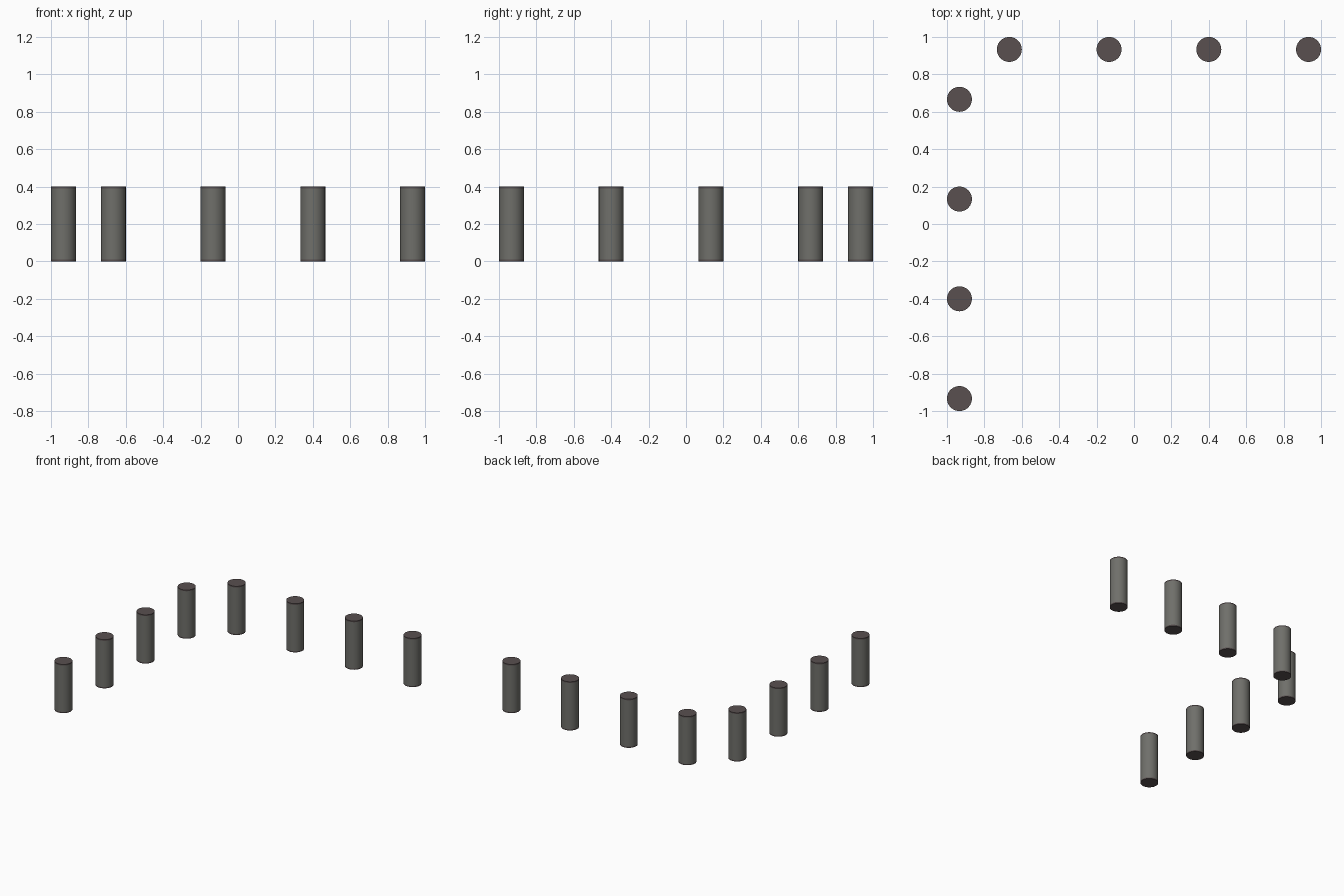
import bpy

if "Cube" in bpy.data.objects:
    bpy.data.objects.remove(bpy.data.objects["Cube"])

R, H, BAND, STEP = 1 / 15, 0.4, 0.01, 8 / 15


def material(name, color):
    m = bpy.data.materials.new(name)
    m.diffuse_color = color
    m.use_nodes = True
    m.node_tree.nodes["Principled BSDF"].inputs["Base Color"].default_value = m.diffuse_color
    return m


side_grey = material("side_grey", (0.16, 0.16, 0.145, 1))
cap_brown = material("cap_brown", (0.10, 0.08, 0.08, 1))


def cylinder(name, x, y, z, height, mat):
    bpy.ops.mesh.primitive_cylinder_add(vertices=48, radius=R, depth=height,
                                        location=(x, y, z + height / 2))
    ob = bpy.context.object
    ob.name = name
    ob.data.materials.append(mat)
    return ob


def post(name, x, y):
    # Grey shaft between two thin dark end caps, joined into one post
    parts = [cylinder(name, x, y, BAND, H - 2 * BAND, side_grey),
             cylinder("bottom_cap", x, y, 0, BAND, cap_brown),
             cylinder("top_cap", x, y, H - BAND, BAND, cap_brown)]
    # Remove the hidden shaft ends and inner cap faces
    import bmesh
    for ob, up, down in zip(parts, (True, True, False), (True, False, True)):
        bm = bmesh.new()
        bm.from_mesh(ob.data)
        gone = [f for f in bm.faces
                if (up and f.normal.z > 0.9) or (down and f.normal.z < -0.9)]
        bmesh.ops.delete(bm, geom=gone, context='FACES')
        bm.to_mesh(ob.data)
        bm.free()
    bpy.ops.object.select_all(action='DESELECT')
    for ob in parts:
        ob.select_set(True)
    bpy.context.view_layer.objects.active = parts[0]
    bpy.ops.object.join()
    bpy.ops.object.mode_set(mode='EDIT')
    bpy.ops.mesh.select_all(action='SELECT')
    bpy.ops.mesh.remove_doubles(threshold=0.0005)
    bpy.ops.object.mode_set(mode='OBJECT')
    bpy.ops.object.shade_smooth_by_angle()


# L-shaped line of posts: left side, then back
edge = 1 - R
for i in range(4):
    post(f"left_post_{i + 1}", -edge, -edge + i * STEP)
    post(f"back_post_{i + 1}", edge - i * STEP, edge)
